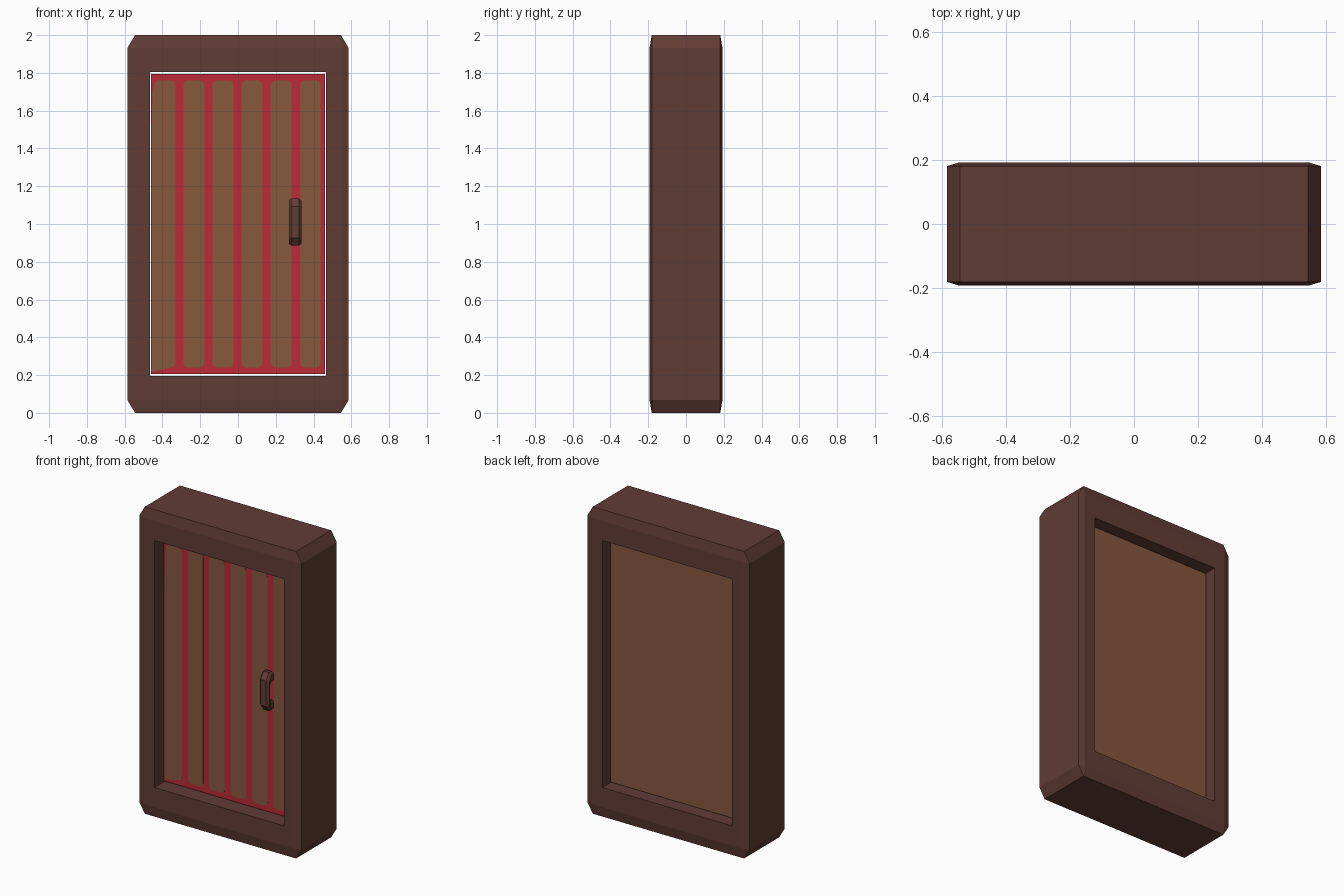
import bpy, bmesh
from math import sin, cos, pi

if "Cube" in bpy.data.objects:
    bpy.data.objects.remove(bpy.data.objects["Cube"])


def material(name, r, g, b):
    m = bpy.data.materials.new(name)
    lin = [((c / 255 + 0.055) / 1.055) ** 2.4 for c in (r, g, b)]
    m.diffuse_color = (*lin, 1)
    m.use_nodes = True
    m.node_tree.nodes["Principled BSDF"].inputs["Base Color"].default_value = m.diffuse_color
    return m


DARK = material("dark wood", 97, 60, 53)
WOOD = material("plank wood", 134, 88, 61)
RED = material("red paint", 188, 42, 54)


def finish(name, bm, *mats):
    bmesh.ops.recalc_face_normals(bm, faces=bm.faces)
    me = bpy.data.meshes.new(name)
    bm.to_mesh(me)
    bm.free()
    for m in mats:
        me.materials.append(m)
    ob = bpy.data.objects.new(name, me)
    bpy.context.collection.objects.link(ob)
    return ob


def box(x, y0, y1, z0, z1):
    bm = bmesh.new()
    bmesh.ops.create_cube(bm, size=1)
    for v in bm.verts:
        v.co = (v.co.x * 2 * x, y0 if v.co.y < 0 else y1, z0 if v.co.z < 0 else z1)
    return bm


def prism(points, vec):
    bm = bmesh.new()
    f = bm.faces.new([bm.verts.new(p) for p in points])
    r = bmesh.ops.extrude_face_region(bm, geom=[f])
    bmesh.ops.translate(bm, vec=vec,
                        verts=[v for v in r["geom"] if isinstance(v, bmesh.types.BMVert)])
    return bm


def apply_modifiers(ob):
    dg = bpy.context.evaluated_depsgraph_get()
    me = bpy.data.meshes.new_from_object(ob.evaluated_get(dg))
    ob.modifiers.clear()
    ob.data = me


# Frame: chamfered block with a rectangular opening cut through it
bm = bmesh.new()
for sx in (-1, 1):
    for sy in (-1, 1):
        for sz in (-1, 1):
            for x, y, z in ((.585, .181, .933), (.545, .193, .933), (.545, .181, 1)):
                bm.verts.new((sx * x, sy * y, 1 + sz * z))
bmesh.ops.convex_hull(bm, input=bm.verts)
bmesh.ops.dissolve_limit(bm, angle_limit=0.01, verts=bm.verts, edges=bm.edges)
frame = finish("door_frame", bm, DARK)
cutter = finish("opening_cutter", box(.467, -.5, .5, .196, 1.805), DARK)
cutter.hide_render = True
mod = frame.modifiers.new("opening", "BOOLEAN")
mod.operation, mod.solver, mod.object = "DIFFERENCE", "EXACT", cutter
apply_modifiers(frame)
bpy.data.objects.remove(cutter)

# Door panel: wood with a red painted front
FRONT = -.103
bm = box(.46, FRONT, .122, .207, 1.795)
bm.normal_update()
for f in bm.faces:
    f.material_index = 1 if f.normal.y < -.5 else 0
finish("door_panel", bm, WOOD, RED)

# Planks: thin plates with rounded corners
R = .025
for i in range(6):
    x1 = -.332 + .154 * i
    x0, z0, z1 = x1 - .111, .24, 1.76
    pts = []
    for k, (cx, cz) in enumerate(((x1 - R, z1 - R), (x0 + R, z1 - R),
                                  (x0 + R, z0 + R), (x1 - R, z0 + R))):
        if i == 0 and k == 2:  # first plank reaches the panel's lower left corner
            pts += [(-.452, 1.7), (-.46, 1.4), (-.46, .216)]
            continue
        for s in range(4):
            a = (k + s / 3) * pi / 2
            pts.append((cx + R * cos(a), cz + R * sin(a)))
    finish(f"plank_{i + 1}", prism([(x, FRONT + .0005, z) for x, z in pts],
                                   (0, -.0015, 0)), WOOD)

# Handle: C-shaped profile with chamfered sides
upper = [(-.10, .125), (-.14, .125), (-.172, .083)]
inner = [(-.138, .045), (-.128, .06), (-.10, .06)]
outline = (upper + [(y, -z) for y, z in reversed(upper)]
           + [(y, -z) for y, z in reversed(inner)] + inner)
handle = finish("handle", prism([(.269, y, 1.01 + z) for y, z in outline], (.067, 0, 0)), DARK)
bev = handle.modifiers.new("chamfer", "BEVEL")
bev.width, bev.segments, bev.limit_method, bev.angle_limit = .014, 1, "ANGLE", 1.3
apply_modifiers(handle)
